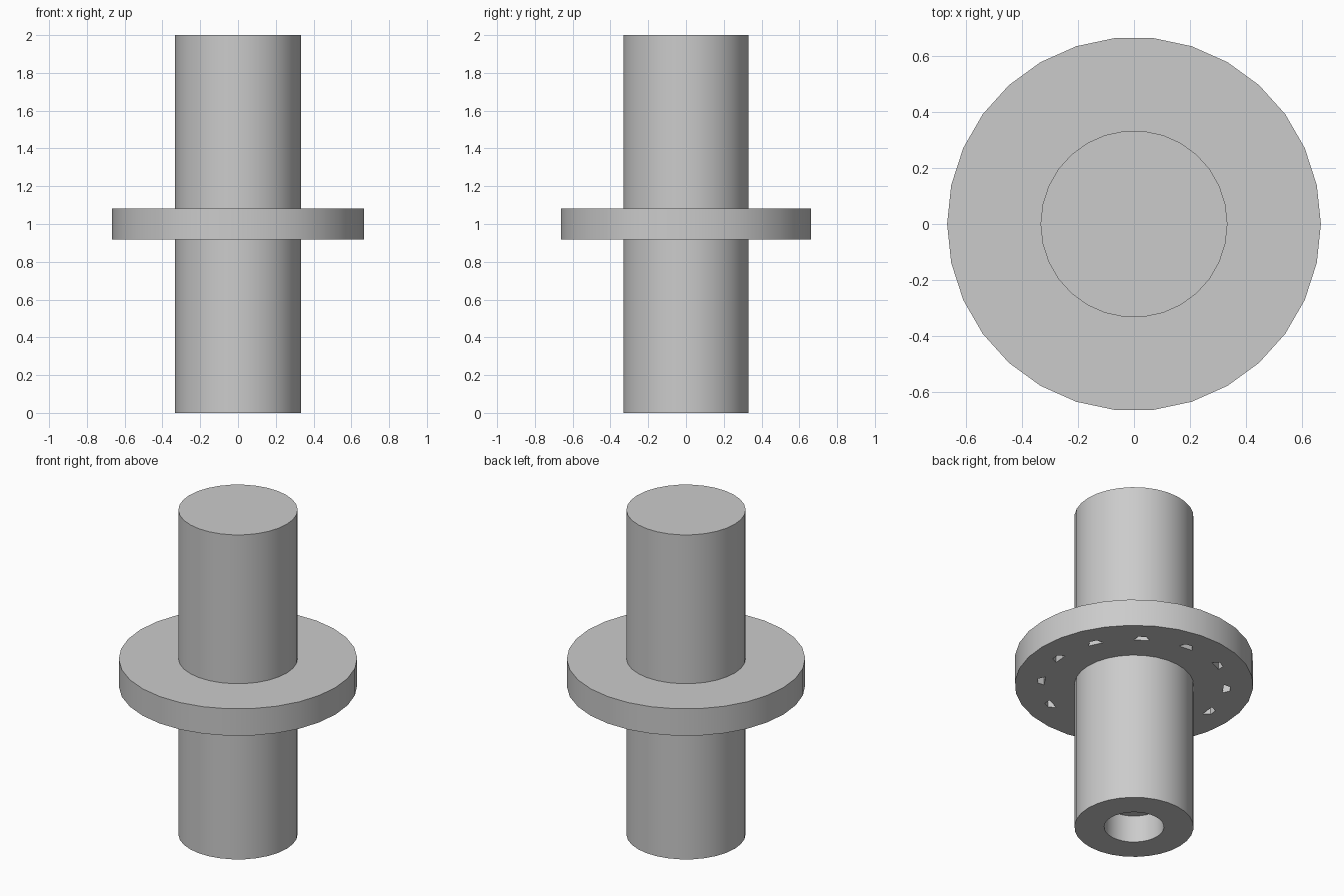
import bpy, bmesh, math
from mathutils import Matrix, Vector

cube = bpy.data.objects.get("Cube")
if cube:
    bpy.data.objects.remove(cube, do_unlink=True)

SIDES = 30
HOLES = 12

grey = bpy.data.materials.new("light_grey")
grey.use_nodes = True
COLOUR = (0.6, 0.6, 0.6, 1)
grey.diffuse_color = COLOUR
grey.node_tree.nodes["Principled BSDF"].inputs["Base Color"].default_value = COLOUR


def finish(name, bm):
    """Turn a bmesh into a named grey object."""
    bmesh.ops.recalc_face_normals(bm, faces=bm.faces)
    mesh = bpy.data.meshes.new(name)
    bm.to_mesh(mesh)
    bm.free()
    mesh.materials.append(grey)
    obj = bpy.data.objects.new(name, mesh)
    bpy.context.collection.objects.link(obj)
    return obj


def lathe(name, profile):
    """Revolve (radius, height) points around z."""
    bm = bmesh.new()
    verts = [bm.verts.new((r, 0, z)) for r, z in profile]
    edges = [bm.edges.new(pair) for pair in zip(verts, verts[1:])]
    bmesh.ops.spin(bm, geom=verts + edges, cent=(0, 0, 0), axis=(0, 0, 1),
                   angle=math.tau, steps=SIDES)
    bmesh.ops.remove_doubles(bm, verts=bm.verts, dist=0.0001)
    bmesh.ops.dissolve_limit(bm, angle_limit=0.01, verts=bm.verts, edges=bm.edges)
    return finish(name, bm)


def select(obj):
    bpy.ops.object.select_all(action="DESELECT")
    obj.select_set(True)
    bpy.context.view_layer.objects.active = obj


# Shaft with a shallow round socket in its lower end
R, BORE = 0.333, 0.167
shaft = lathe("shaft", [(0, BORE), (BORE, BORE), (BORE, 0), (R, 0), (R, 2), (0, 2)])

# Flange around the middle
LOW, HIGH = 0.917, 1.083
flange = lathe("flange", [(0, LOW), (2 * R, LOW), (2 * R, HIGH), (0, HIGH)])

# Ring of half-hexagon blind holes in the underside of the flange
bm = bmesh.new()
for i in range(HOLES):
    turn = Matrix.Rotation(math.radians(25) + i * math.tau / HOLES, 4, "Z")
    ring = []
    for k in range(4):
        a = math.radians(-90 + 60 * k)
        ring.append(bm.verts.new(turn @ Vector((0.5 + 0.045 * math.cos(a),
                                                0.045 * math.sin(a), LOW - 0.05))))
    face = bm.faces.new(ring)
    top = bmesh.ops.extrude_face_region(bm, geom=[face])["geom"]
    bmesh.ops.translate(bm, vec=(0, 0, 0.133),
                        verts=[v for v in top if isinstance(v, bmesh.types.BMVert)])
cutter = finish("hole_cutter", bm)
cutter.hide_render = True

select(flange)
cut = flange.modifiers.new("holes", "BOOLEAN")
cut.operation = "DIFFERENCE"
cut.solver = "EXACT"
cut.object = cutter
bpy.ops.object.modifier_apply(modifier=cut.name)
bpy.data.objects.remove(cutter, do_unlink=True)

# Smooth round sides, crisp rims
for obj in (shaft, flange):
    select(obj)
    bpy.ops.object.shade_smooth_by_angle(angle=math.radians(30))
